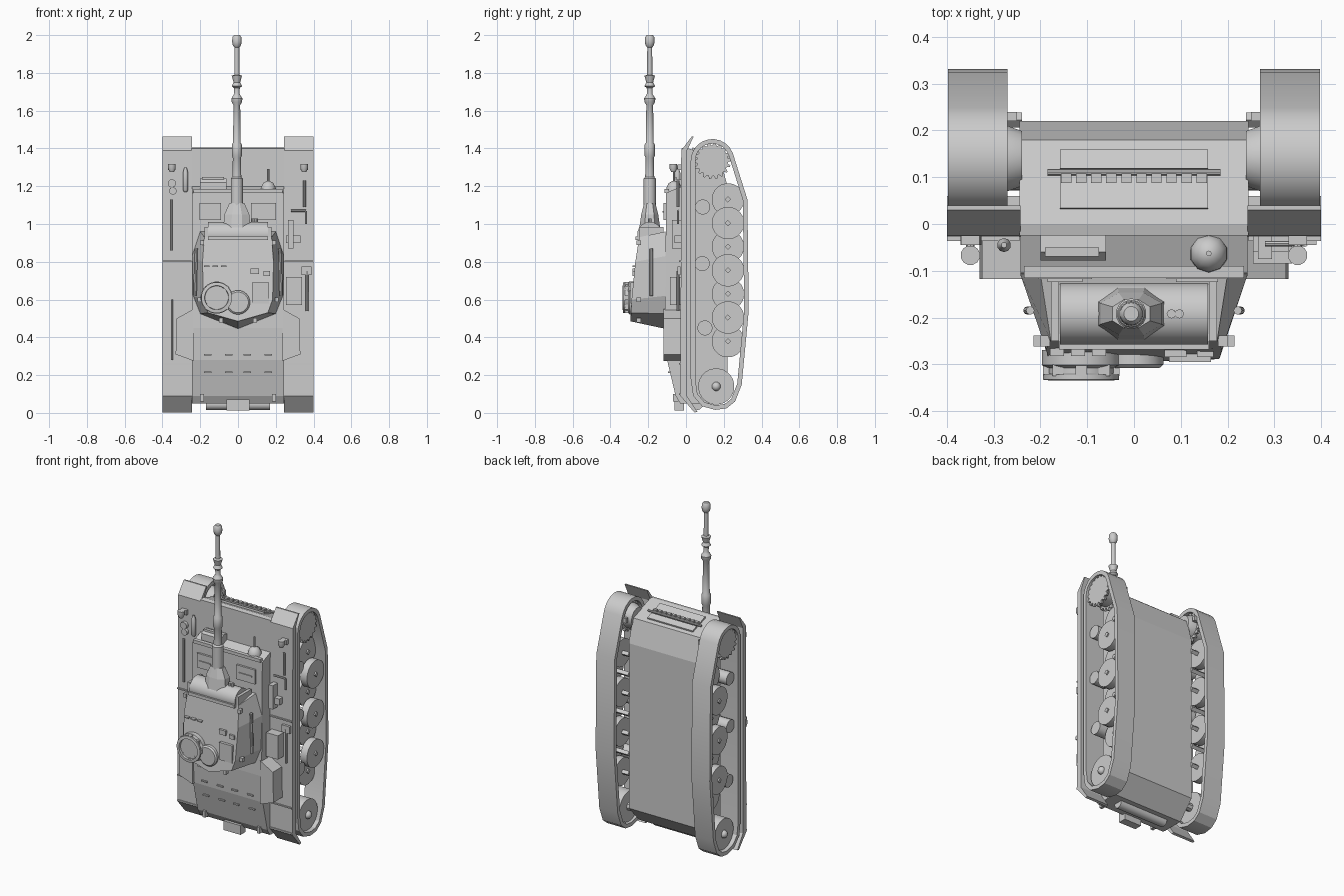
import bpy, bmesh, math
from mathutils import Vector

def make(name, verts, faces, smooth=None):
    me = bpy.data.meshes.new(name)
    me.from_pydata([tuple(v) for v in verts], [], faces)
    bm = bmesh.new(); bm.from_mesh(me)
    bmesh.ops.recalc_face_normals(bm, faces=bm.faces)
    bm.to_mesh(me); bm.free()
    if smooth:
        me.shade_smooth(); me.set_sharp_from_angle(angle=math.radians(smooth))
    ob = bpy.data.objects.new(name, me)
    bpy.context.collection.objects.link(ob)
    return ob

def loft(name, rings, smooth=None):
    n = len(rings[0]); verts = [p for r in rings for p in r]
    faces = [list(range(n)), list(range((len(rings)-1)*n, len(rings)*n))]
    for k in range(len(rings)-1):
        for i in range(n):
            j = (i+1) % n
            faces.append([k*n+i, k*n+j, (k+1)*n+j, (k+1)*n+i])
    return make(name, verts, faces, smooth)

def prism(name, pts, x0, x1):          # (y, z) profile run along x
    return loft(name, [[(x, y, z) for y, z in pts] for x in (x0, x1)])

def box(name, x0, x1, y0, y1, z0, z1):
    return prism(name, [(y0, z0), (y1, z0), (y1, z1), (y0, z1)], x0, x1)

def lathe(name, c, prof, axis='Z', n=16):   # prof: (radius, distance along axis)
    def pt(r, h, a):
        u, v = r*math.cos(a), r*math.sin(a)
        o = {'X': (h, u, v), 'Y': (u, h, v), 'Z': (u, v, h)}[axis]
        return Vector(c) + Vector(o)
    return loft(name, [[pt(r, h, 2*math.pi*(i+.5)/n) for i in range(n)] for r, h in prof], 35)

def rod(name, a, b, r, n=8):
    a, b = Vector(a), Vector(b); q = (b-a).to_track_quat('Z', 'Y')
    ring = [q @ Vector((r*math.cos(2*math.pi*i/n), r*math.sin(2*math.pi*i/n), 0)) for i in range(n)]
    return loft(name, [[p+v for v in ring] for p in (a, b)], 40)

def ball(name, c, r, n=12):
    return lathe(name, c, [(max(.001, r*math.sin(math.pi*i/8)), -r*math.cos(math.pi*i/8)) for i in range(9)], 'Z', n)

# Hull: lower tub, then raised upper deck
prism("lower_hull", [(-.025, 1.4), (0, 1.405), (.18, 1.345), (.22, 1.2), (.22, .16),
                     (.12, .05), (-.02, .05)], -.245, .245)
prism("upper_hull", [(-.02, 1.2), (-.105, 1.165), (-.112, .45), (-.1, .28), (-.055, .09),
                     (-.03, .05), (.0, .05)], -.243, .243)
box("deck_beam", -.235, .235, -.115, -.09, 1.165, 1.185)
box("tail_box", -.06, .06, -.06, -.01, .012, .07)
rod("exhaust_drum", (-.17, .06, .045), (.17, .06, .045), .03, 12)

# Track outline around sprocket and idler
outer = [(.14-.115*math.cos(math.radians(a)), 1.335+.115*math.sin(math.radians(a))) for a in range(0, 161, 16)]
outer += [(.325, 1.13), (.332, .54), (.295, .15), (.26, .06), (.215, .024), (.155, .016),
          (.085, .035), (.038, .09), (.025, .18)]
def inset(pts, d):
    out = []
    for i in range(len(pts)):
        p, q, r = (Vector(pts[(i+k) % len(pts)]) for k in (-1, 0, 1))
        e, f = (q-p).normalized(), (r-q).normalized()
        m = Vector((e.y, -e.x)) + Vector((f.y, -f.x))
        out.append(tuple(q + m * (2*d/m.length_squared)))
    return out
inner = inset(outer, .024)

for s, side in ((1, "right"), (-1, "left")):
    xo, xi = .398*s, .27*s
    n = len(outer)
    rings = [[(x, y, z) for y, z in pts] for x, pts in ((xo, outer), (xi, outer), (xi, inner), (xo, inner))]
    make("track_"+side, [p for r in rings for p in r],
         [[k*n+i, k*n+(i+1) % n, (k+1) % 4*n+(i+1) % n, (k+1) % 4*n+i] for k in range(4) for i in range(n)], 25)
    # Overlapping road wheels, with axles and hubs
    for i in range(7):
        z = 1.13 - .125*i
        x0, x1 = ((.34, .385) if i % 2 else (.285, .33))
        lathe("road_wheel_"+side, (0, .222, z), [(.086, x0*s), (.086, x1*s)], 'X', 24)
        rod("wheel_axle_"+side, (.24*s, .222, z), ((x1+.008)*s, .222, z), .016, 4)
    for z, y in ((1.09, .06), (.79, .058), (.45, .072)):
        lathe("return_roller_"+side, (0, y+.028, z), [(.04, .28*s), (.04, .37*s)], 'X', 16)
        rod("roller_axle_"+side, (.24*s, y+.028, z), (.3*s, y+.028, z), .014)
    # Drive sprocket with teeth, and cone-shaped final drive
    gear = [((.098 if i % 4 < 2 else .082)*math.cos(2*math.pi*i/72),
             (.098 if i % 4 < 2 else .082)*math.sin(2*math.pi*i/72)) for i in range(72)]
    for x in (.29, .37):
        prism("sprocket_"+side, [(.14+a, 1.335+b) for a, b in gear], x*s, (x+.015)*s)
    lathe("sprocket_drum_"+side, (0, .14, 1.335), [(.06, .24*s), (.075, .28*s), (.075, .372*s)], 'X', 16)
    lathe("idler_wheel_"+side, (0, .16, .14), [(.096, .285*s), (.096, .375*s)], 'X', 24)
    ball("idler_hub_"+side, (.375*s, .16, .14), .024)
    rod("idler_axle_"+side, (.24*s, .16, .14), (.3*s, .16, .14), .025)

    # Fender with sloped end flaps, and its panel seams
    prism("fender_"+side, [(.04, 1.462), (.03, 1.462), (-.025, 1.39), (-.03, .09), (.045, .002),
                           (.06, .006), (.004, .09), (.004, 1.385)], .243*s, .4*s)
    for z in (.095, .255, .8):
        box("fender_seam_"+side, .245*s, .4*s, -.036, -.02, z, z+.008)
    # Side stowage sponson
    loft("side_sponson_"+side, [[(x*s, y, z) for x, z in ((.235, .55), (.325, .5), (.33, .31), (.235, .275))]
                                for y in (-.025, -.118)])
    # Headlight on a stalk, and towing hook
    lathe("headlight_"+side, (.35*s, -.067, 1.3), [(.012, -.025), (.021, -.005), (.021, .018)], 'Z', 12)
    rod("headlight_stalk_"+side, (.35*s, -.02, 1.3), (.35*s, -.067, 1.3), .009)
    box("headlight_bracket_"+side, .33*s, .37*s, -.045, -.02, 1.285, 1.315)
    box("front_lug_"+side, .25*s, .285*s, .22, .24, 1.33, 1.36)
    box("rear_step_"+side, .18*s, .2*s, -.07, -.04, .06, .1)
    # Deck hatches and rear deck handles
    h = (.07, .2) if s > 0 else (-.205, -.09)
    box("deck_hatch_"+side, *h, -.118, -.1, 1.02, 1.11)
    box("hatch_handle_"+side, h[0]+.02, h[1]-.02, -.124, -.11, 1.06, 1.068)
    for x in (.05, .16):
        box("deck_handle_"+side, (x-.02)*s, (x+.02)*s, -.112, -.095, .305, .313)
        box("deck_handle_"+side, (x-.02)*s, (x+.02)*s, -.094, -.075, .21, .218)

# Tools and stowage on the fenders
rod("tow_bar", (-.35, -.04, .86), (-.35, -.04, 1.13), .007)
rod("cleaning_rod", (-.35, -.04, .28), (-.35, -.04, .6), .005)
lathe("fire_bottle", (-.278, -.045, 1.17), [(.008, 0), (.015, .01), (.015, .1), (.006, .13)], 'Z', 10)
lathe("tow_hook_upper", (-.35, 0, 1.215), [(.022, -.045), (.022, -.025)], 'Y', 12)
lathe("tow_hook_lower", (-.345, 0, 1.175), [(.02, -.045), (.02, -.025)], 'Y', 12)
rod("pick_handle", (.352, -.042, 1.09), (.352, -.042, 1.23), .007)
rod("crank_arm", (.28, -.042, 1.07), (.36, -.042, 1.07), .006)
rod("crank_leg", (.36, -.042, 1.07), (.36, -.042, 1.0), .006)
box("jack_body", .265, .295, -.075, -.025, .87, 1.02)
box("jack_foot", .255, .33, -.06, -.025, .9, .94)
box("tool_box", .255, .338, -.085, -.025, .57, .72)
rod("shovel_handle", (.365, -.042, .54), (.365, -.042, .75), .007)
box("shovel_blade", .335, .39, -.045, -.03, .73, .775)

# Driver's visor, machine gun ball mount
prism("driver_visor", [(-.02, 1.235), (-.06, 1.24), (-.078, 1.22), (-.078, 1.17), (-.02, 1.17)], -.2, -.06)
box("visor_lip", -.19, -.075, -.07, -.05, 1.235, 1.248)
lathe("gun_ball_mount", (.16, -.063, 1.185), [(.042, -.02), (.04, .01), (.028, .032), (.01, .042)], 'Z', 10)
rod("machine_gun", (.16, -.063, 1.2), (.16, -.063, 1.29), .006)

# Spare track links on the lower nose plate
prism("nose_plate_upper", [(.03, 1.38), (.1, 1.36), (.104, 1.378), (.034, 1.406)], -.158, .158)
prism("nose_plate_lower", [(.115, 1.36), (.155, 1.345), (.159, 1.362), (.119, 1.377)], -.158, .158)
rod("link_bar", (-.185, .111, 1.382), (.185, .111, 1.382), .007)
for i in range(10):
    x = -.145 + i*.0322
    box("link_tooth", x-.011, x+.011, .088, .108, 1.36, 1.395)

# Turret shell with tapered walls
def mirrored(half):
    return half + [(-x, y, z) for x, y, z in reversed(half) if x]
base = mirrored([(.2, -.108, .96), (.243, -.108, .83), (.238, -.108, .62), (.2, -.108, .525), (0, -.108, .445)])
roof = mirrored([(.178, -.248, .93), (.188, -.268, .8), (.183, -.288, .6), (.158, -.291, .53), (0, -.295, .485)])
loft("turret", [base, roof])
for s in (1, -1):
    rod("turret_rail", (s*.222, -.185, .87), (s*.228, -.185, .62), .009)
    for p in ((.19, -.25, .9), (.205, -.25, .6), (.09, -.25, .49)):
        box("turret_lug", p[0]*s-.01, p[0]*s+.01, p[1]-.012, p[1]+.012, p[2]-.012, p[2]+.012)
    box("mantlet_cheek", .16*s, .178*s, -.25, -.12, .93, .985)

# Mantlet, gun collar and stepped barrel
rod("mantlet", (-.158, -.192, .945), (.158, -.192, .945), .066, 24)
def collar(w, d, z):
    return [(-.006+x*w, -.192+y*d, z) for x, y in ((-1, -.5), (-.4, -1), (.4, -1), (1, -.5),
                                                   (1, .5), (.4, 1), (-.4, 1), (-1, .5))]
loft("gun_collar", [collar(.072, .055, .98), collar(.066, .045, 1.05), collar(.04, .03, 1.11)])
lathe("gun_barrel", (-.006, -.192, 0), [
    (.033, 1.0), (.033, 1.24), (.024, 1.25), (.022, 1.35), (.027, 1.36), (.027, 1.42), (.021, 1.43),
    (.018, 1.63), (.028, 1.645), (.03, 1.665), (.02, 1.68), (.014, 1.69), (.016, 1.72), (.028, 1.73),
    (.018, 1.75), (.028, 1.785), (.014, 1.79), (.013, 1.935), (.022, 1.945), (.026, 1.965),
    (.024, 1.99), (.016, 2.0)], 'Z', 14)
for x in (.08, .097):
    rod("gun_sight", (x, -.192, .98), (x, -.192, 1.03), .01)

# Cupola ring with vision blocks, loader's hatch and roof fittings
c = (-.113, 0, .61)
lathe("cupola_base", c, [(.085, -.27), (.085, -.302), (.07, -.308), (.07, -.32)], 'Y', 24)
lathe("cupola_ring", c, [(.082, -.322), (.082, -.333), (.064, -.335), (.062, -.322)], 'Y', 24)
for i in range(8):
    a = math.pi*i/4
    x, z = c[0]+.07*math.cos(a), c[2]+.07*math.sin(a)
    box("vision_block", x-.012, x+.012, -.325, -.3, z-.012, z+.012)
lathe("loader_hatch", (0, 0, .585), [(.064, -.27), (.064, -.3), (.055, -.308)], 'Y', 20)
box("roof_plate", .075, .165, -.295, -.27, .58, .69)
box("roof_vent", .065, .112, -.284, -.26, .735, .765)
box("roof_sight", .135, .17, -.284, -.26, .725, .75)
for x in (-.165, -.12, -.075):
    box("roof_loop", x-.015, x+.015, -.282, -.26, .772, .78)
box("roof_front_strip", -.16, .16, -.268, -.235, .915, .935)
